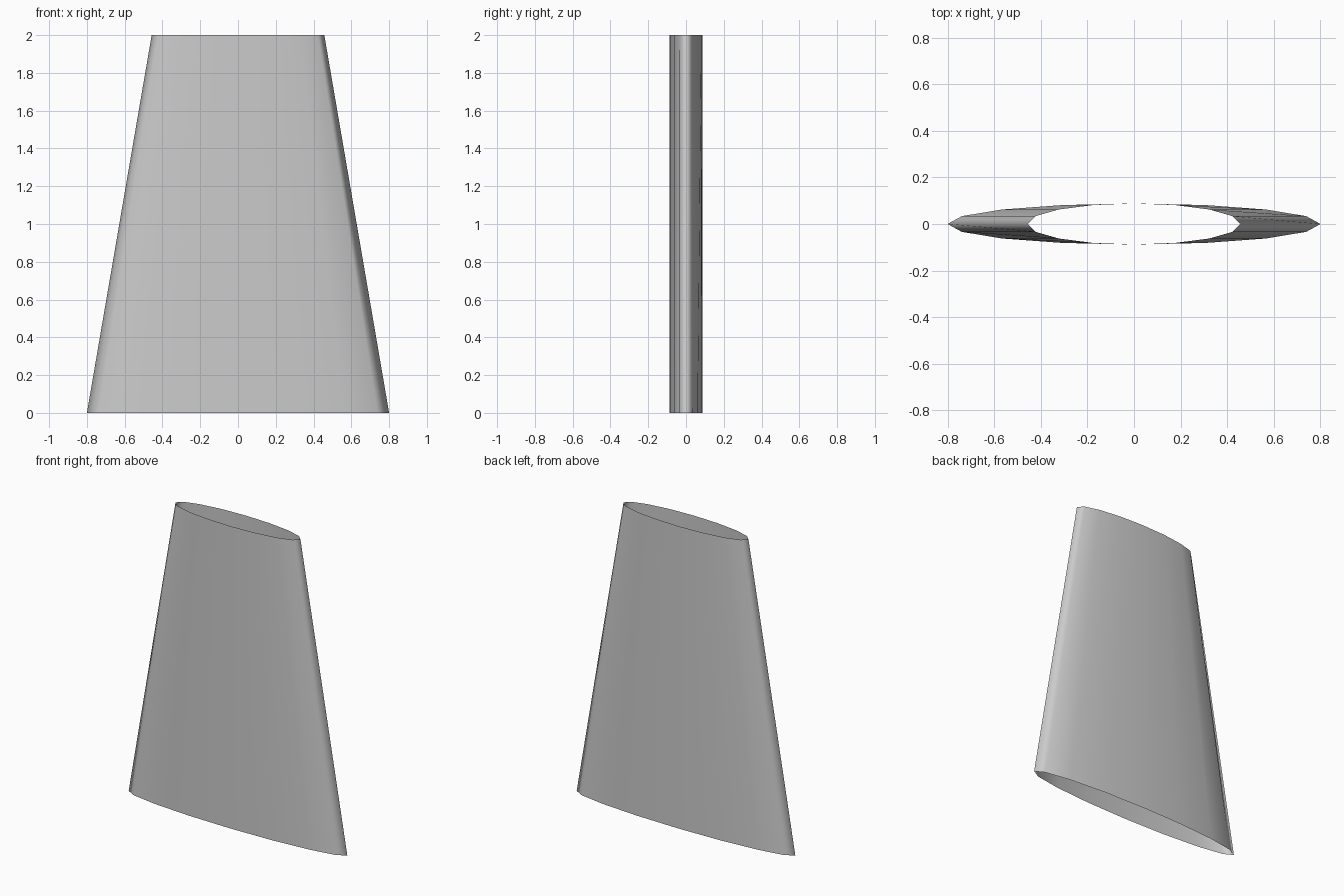
import bpy, bmesh
from math import cos, sin, tau

if "Cube" in bpy.data.objects:
    bpy.data.objects.remove(bpy.data.objects["Cube"])

SIDES = 16
HALF_DEPTH = 0.088

bm = bmesh.new()

def ring(half_width, z):
    """Elliptical loop of vertices at height z."""
    return [bm.verts.new((half_width * cos(tau * i / SIDES),
                          HALF_DEPTH * sin(tau * i / SIDES), z))
            for i in range(SIDES)]

# Flattened sleeve, open at both ends, tapering only in width
bottom = ring(0.80, 0.0)
top = ring(0.457, 2.0)
for i in range(SIDES):
    j = (i + 1) % SIDES
    bm.faces.new((bottom[i], bottom[j], top[j], top[i]))
for f in bm.faces:
    f.smooth = True

mesh = bpy.data.meshes.new("tapered_sleeve")
bm.to_mesh(mesh)
bm.free()
sleeve = bpy.data.objects.new("tapered_sleeve", mesh)
bpy.context.collection.objects.link(sleeve)
